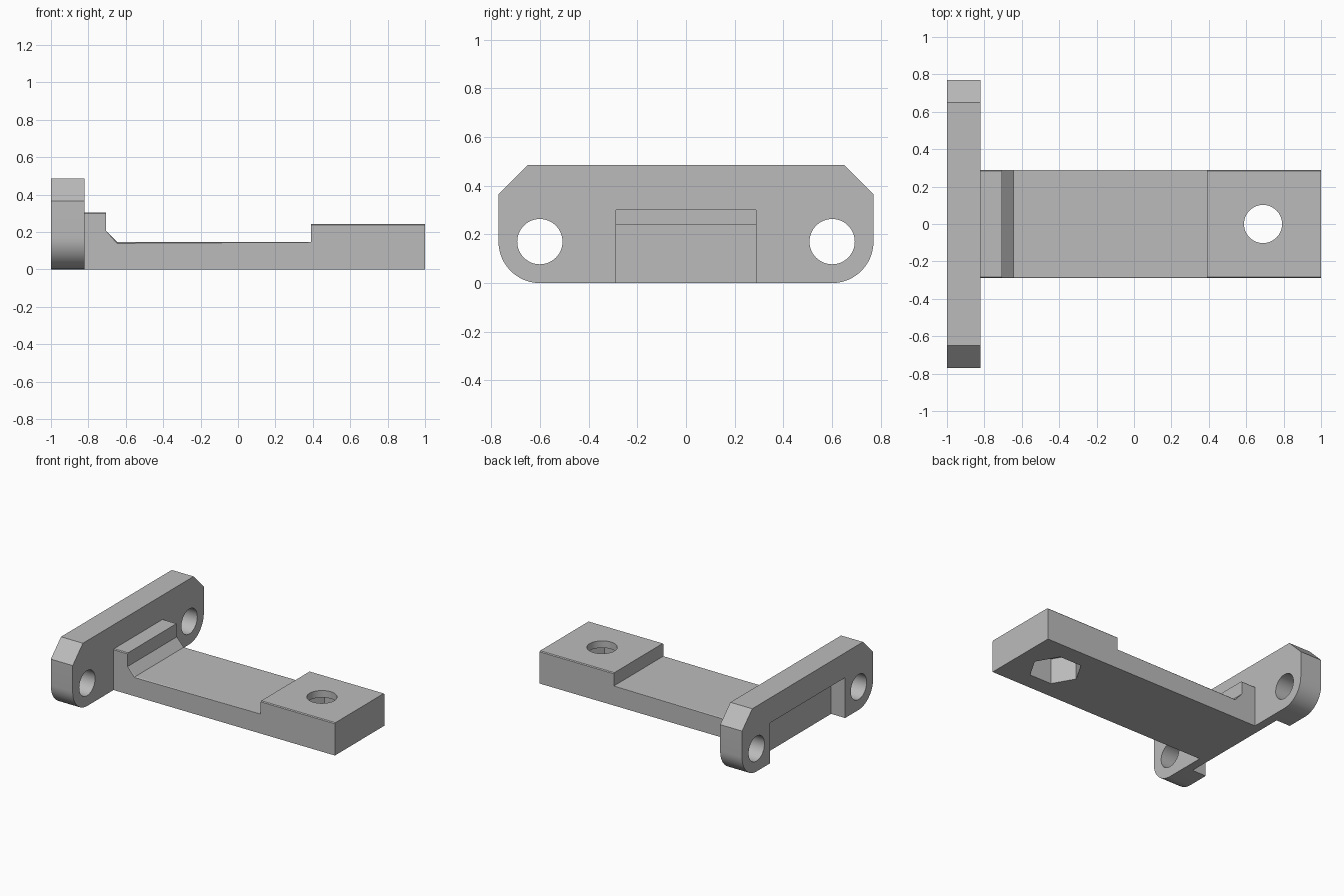
import bpy
import bmesh
import math

if "Cube" in bpy.data.objects:
    bpy.data.objects.remove(bpy.data.objects["Cube"], do_unlink=True)

GREY = (0.5, 0.5, 0.5, 1)
mat = bpy.data.materials.new("plain grey")
mat.use_nodes = True
mat.diffuse_color = GREY
mat.node_tree.nodes["Principled BSDF"].inputs["Base Color"].default_value = GREY

PLATE_BACK, PLATE_FRONT = -1.0, -0.82
HALF_ARM = 0.29


def prism(name, points, offset, bevel=0):
    """Extrude a closed 3D outline; optionally bevel its upper side rims."""
    bm = bmesh.new()
    face = bm.faces.new([bm.verts.new(p) for p in points])
    grown = bmesh.ops.extrude_face_region(bm, geom=[face])["geom"]
    moved = [v for v in grown if isinstance(v, bmesh.types.BMVert)]
    bmesh.ops.translate(bm, verts=moved, vec=offset)
    bmesh.ops.recalc_face_normals(bm, faces=bm.faces)
    if bevel:
        rims = [e for e in bm.edges
                if any(abs(f.normal.y) > 0.9 for f in e.link_faces)
                and any(f.normal.z > 0.3 for f in e.link_faces)]
        bmesh.ops.bevel(bm, geom=rims, offset=bevel, segments=1, affect='EDGES')
    mesh = bpy.data.meshes.new(name)
    bm.to_mesh(mesh)
    bm.free()
    mesh.materials.append(mat)
    obj = bpy.data.objects.new(name, mesh)
    bpy.context.collection.objects.link(obj)
    return obj


def ring(radius, count):
    return [(radius * math.cos(math.tau * i / count),
             radius * math.sin(math.tau * i / count)) for i in range(count)]


def cut(target, cutter):
    """Subtract the cutter from the target, then remove the cutter."""
    cutter.hide_render = True
    mod = target.modifiers.new("cut", 'BOOLEAN')
    mod.operation = 'DIFFERENCE'
    mod.solver = 'EXACT'
    mod.object = cutter
    bpy.context.view_layer.objects.active = target
    bpy.ops.object.modifier_apply(modifier=mod.name)
    bpy.data.objects.remove(cutter, do_unlink=True)


# Mounting plate: chamfered top corners, rounded bottom corners
half = [(0.65, 0.485), (0.77, 0.365)]
for i in range(13):
    a = math.pi / 2 * i / 12
    half.append((0.6 + 0.17 * math.cos(a), 0.17 - 0.17 * math.sin(a)))
outline = half + [(-y, z) for y, z in reversed(half)]
plate = prism("mounting_plate", [(PLATE_BACK, y, z) for y, z in outline],
              (PLATE_FRONT - PLATE_BACK, 0, 0))

# Screw holes through the plate
for side in (-1, 1):
    hole = [(-1.1, side * 0.6 + u, 0.17 + v) for u, v in ring(0.093, 48)]
    cut(plate, prism("screw_hole_cutter", hole, (0.4, 0, 0)))

# Recess low on the back of the plate
recess = [(-1.1, -0.44, -0.1), (-1.1, 0.44, -0.1), (-1.1, 0.44, 0.3), (-1.1, -0.44, 0.3)]
cut(plate, prism("recess_cutter", recess, (0.215, 0, 0)))

# Arm with ledge, sloped step and raised end pad
profile = [(PLATE_FRONT, 0), (1, 0), (1, 0.242), (0.39, 0.242), (0.39, 0.145),
           (-0.645, 0.145), (-0.705, 0.205), (-0.705, 0.305), (PLATE_FRONT, 0.305)]
arm = prism("arm", [(x, -HALF_ARM, z) for x, z in profile],
            (0, 2 * HALF_ARM, 0), bevel=0.006)

# Bolt hole from above and hexagonal nut pocket from below
bolt = [(0.69 + u, v, -0.1) for u, v in ring(0.102, 48)]
cut(arm, prism("bolt_hole_cutter", bolt, (0, 0, 0.5)))
pocket = [(0.69 + u, v, -0.1) for u, v in ring(0.182, 6)]
cut(arm, prism("nut_pocket_cutter", pocket, (0, 0, 0.29)))

# Smooth the round walls, keep the corners sharp
bpy.ops.object.select_all(action='DESELECT')
for obj in (plate, arm):
    obj.select_set(True)
bpy.context.view_layer.objects.active = plate
bpy.ops.object.shade_smooth_by_angle(angle=math.radians(25))
